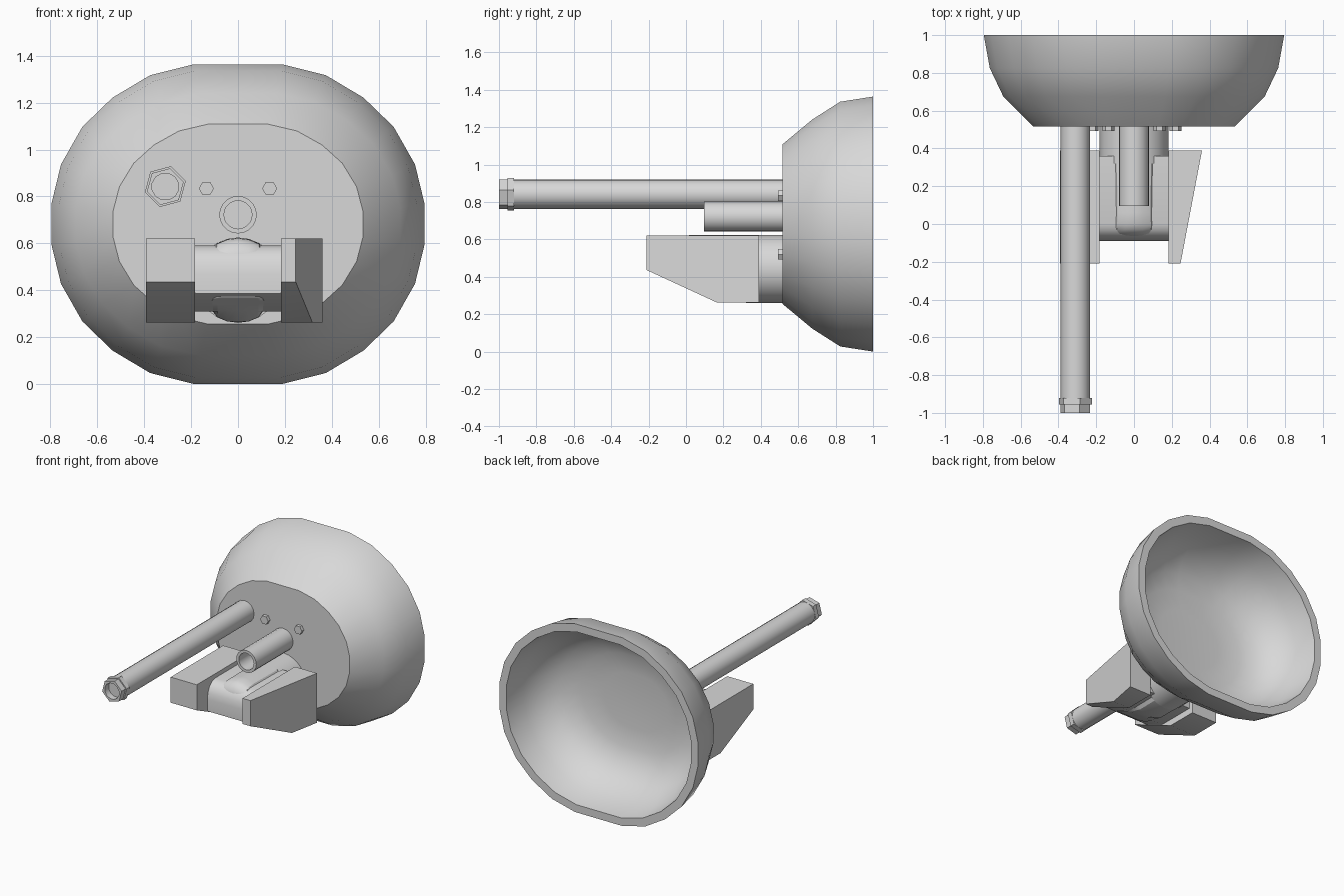
import bpy, bmesh, math

if "Cube" in bpy.data.objects:
    bpy.data.objects.remove(bpy.data.objects["Cube"])

grey = bpy.data.materials.new("plain grey")
grey.diffuse_color = (0.69, 0.69, 0.69, 1)
grey.use_nodes = True
grey.node_tree.nodes["Principled BSDF"].inputs["Base Color"].default_value = grey.diffuse_color


def finish(name, bm):
    bmesh.ops.recalc_face_normals(bm, faces=bm.faces)
    mesh = bpy.data.meshes.new(name)
    bm.to_mesh(mesh)
    bm.free()
    mesh.materials.append(grey)
    ob = bpy.data.objects.new(name, mesh)
    bpy.context.collection.objects.link(ob)
    bpy.ops.object.select_all(action='DESELECT')
    ob.select_set(True)
    bpy.context.view_layer.objects.active = ob
    bpy.ops.object.shade_smooth_by_angle(angle=math.radians(31))
    return ob


def ngon(n, turn=0.0):
    return [(math.cos(2 * math.pi * i / n + turn), math.sin(2 * math.pi * i / n + turn)) for i in range(n)]


def loft(name, centre, rings, loop=False):
    """Skin rings of (y, x scale, z scale, unit outline) along y."""
    bm = bmesh.new()
    cx, cz = centre
    rows = [[bm.verts.new((cx + sx * a, y, cz + sz * b)) for a, b in outline]
            for y, sx, sz, outline in rings]
    n = len(rows[0])
    pairs = list(zip(rows, rows[1:])) + ([(rows[-1], rows[0])] if loop else [])
    for r, s in pairs:
        for i in range(n):
            j = (i + 1) % n
            bm.faces.new((r[i], r[j], s[j], s[i]))
    if not loop:
        bm.faces.new(rows[0])
        bm.faces.new(rows[-1])
    return finish(name, bm)


def rod(name, centre, r, y0, y1, n=16, turn=0.0):
    o = ngon(n, turn)
    return loft(name, centre, [(y0, r, r, o), (y1, r, r, o)])


def prism(name, profile, left, right):
    """Extrude a (y, z) profile across x; left and right give x at each y."""
    bm = bmesh.new()
    a = [bm.verts.new((left(y), y, z)) for y, z in profile]
    b = [bm.verts.new((right(y), y, z)) for y, z in profile]
    bm.faces.new(a)
    bm.faces.new(b)
    for i in range(len(profile)):
        j = (i + 1) % len(profile)
        bm.faces.new((a[i], a[j], b[j], b[i]))
    return finish(name, bm)


# Bowl: hollow oval shell, open at the back
quad = [(0.994, 0.131), (0.944, 0.372), (0.83, 0.606), (0.669, 0.788), (0.469, 0.927), (0.2375, 0.995)]
oval = quad + [(-x, z) for x, z in reversed(quad)]
oval += [(-x, -z) for x, z in quad] + [(x, -z) for x, z in reversed(quad)]
shell = [(0.516, 0.67, 0.626), (0.675, 0.87, 0.82), (0.825, 0.96, 0.96), (1.0, 1.0, 1.0),
         (1.0, 0.93, 0.918), (0.84, 0.895, 0.885), (0.7, 0.81, 0.765), (0.625, 0.69, 0.64),
         (0.585, 0.54, 0.49), (0.57, 0.32, 0.29)]
loft("bowl", (0, 0.682), [(y, 0.8 * a, 0.685 * b, oval) for y, a, b in shell])

# Long barrel with a hexagonal collar and bored hexagonal tip
gun = (-0.31, 0.842)
turn = math.radians(15)
rod("long_barrel", gun, 0.078, -0.94, 0.54)
rod("barrel_collar", gun, 0.09, -0.955, -0.92, 6, turn)
corners = ngon(6, turn)
hexa = []
for i, (a, b) in enumerate(corners):
    c, d = corners[(i + 1) % 6]
    hexa += [(a, b), ((a + c) / 2, (b + d) / 2)]
bore = ngon(12, turn)
loft("barrel_tip", gun, [(-1, 0.081, 0.081, hexa), (-0.93, 0.081, 0.081, hexa),
                         (-0.93, 0.058, 0.058, bore), (-1, 0.058, 0.058, bore)], True)

# Short hollow tube above the mount
ring = ngon(20)
loft("short_tube", (0, 0.722), [(0.54, 0.08, 0.08, ring), (0.095, 0.08, 0.08, ring),
                                (0.095, 0.06, 0.06, ring), (0.45, 0.06, 0.06, ring)])

# Bolts on the front plate
for x, z in ((0.135, 0.834), (0.22, 0.52)):
    for side in (-1, 1):
        rod("plate_bolt", (side * x, z), 0.032, 0.492, 0.53, 6)

# Round socket against the plate
rod("mount_socket", (0, 0.443), 0.182, 0.32, 0.54, 24)

# Rounded tongue running forward from the socket, cut by a slanting underside
slab = [(max(-0.61, min(0.61, x)), z) for x, z in ngon(24)]
slab = [p for i, p in enumerate(slab) if p != slab[i - 1]]
tongue = loft("mount_tongue", (0, 0.443), [(y, 0.182 * w, 0.182 * h, slab) for y, w, h in
              ((0.4, 1, 1), (0.17, 0.97, 1), (0.06, 0.95, 1), (0.0, 0.98, 0.98),
               (-0.03, 1, 0.9), (-0.05, 0.93, 0.77), (-0.065, 0.8, 0.6))])
for v in tongue.data.vertices:
    v.co.z = max(v.co.z, 0.264 + 0.455 * (0.17 - v.co.y))

# Mount body between the side blocks: rounded nose, slanting underside
prism("mount_body", [(0.36, 0.59), (0.0, 0.59), (-0.035, 0.58), (-0.065, 0.553), (-0.082, 0.515),
                     (-0.09, 0.47), (-0.09, 0.385), (0.075, 0.31), (0.36, 0.31)],
      lambda y: -0.186, lambda y: 0.186)

# Side blocks: wedge profile; the right one tapers toward the front
wedge = [(-0.21, 0.621), (0.39, 0.621), (0.39, 0.263), (0.165, 0.263), (-0.21, 0.436)]
prism("left_block", wedge, lambda y: -0.392, lambda y: -0.183)
prism("right_block", wedge, lambda y: 0.183, lambda y: 0.246 + 0.114 * (y + 0.21) / 0.6)
